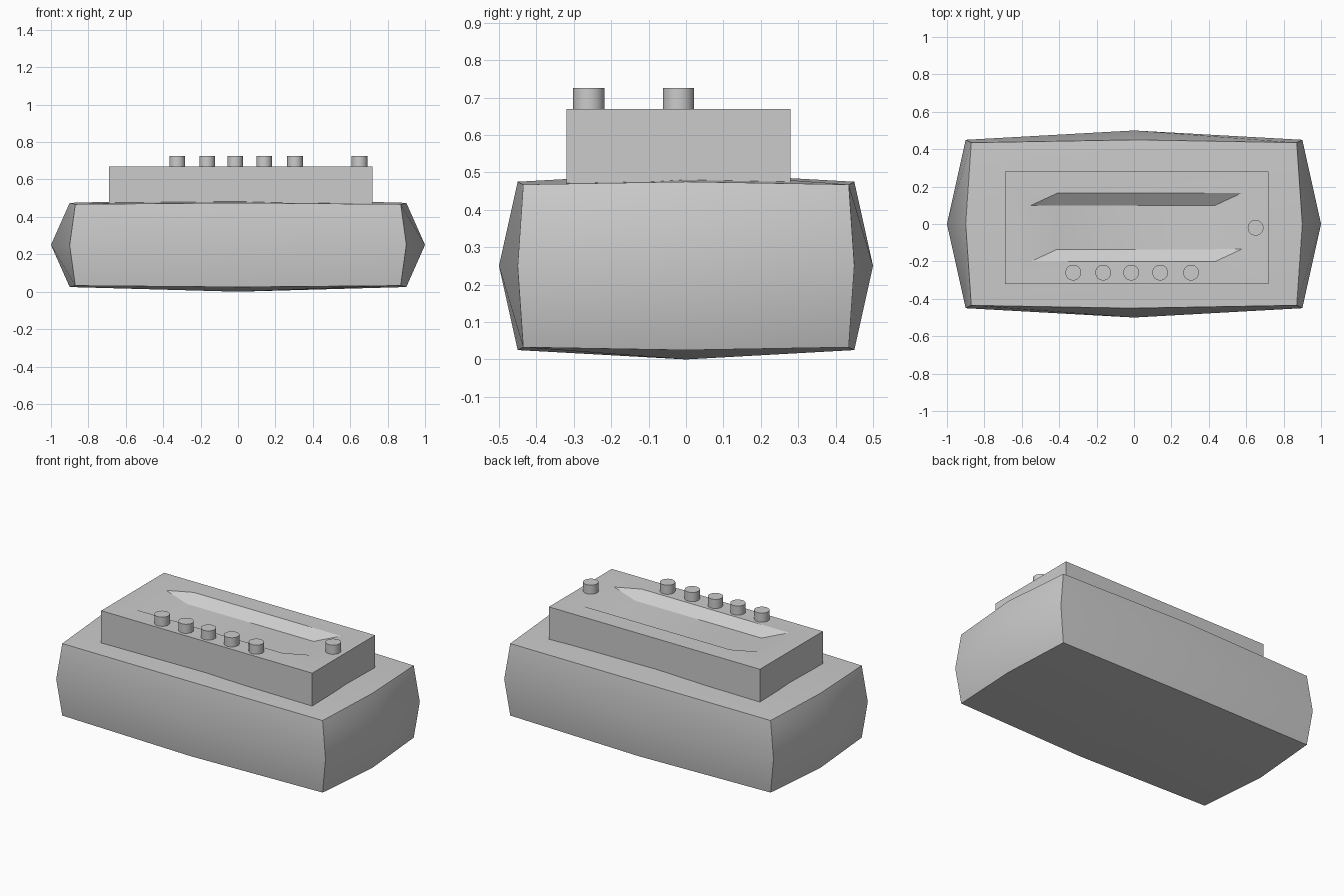
import bpy, bmesh, math
from mathutils import Vector

cube = bpy.data.objects.get("Cube")
if cube:
    bpy.data.objects.remove(cube, do_unlink=True)

grey = bpy.data.materials.new("plain_grey")
grey.use_nodes = True
GREY = (0.6, 0.6, 0.6, 1)
grey.diffuse_color = GREY
grey.node_tree.nodes["Principled BSDF"].inputs["Base Color"].default_value = GREY


def finish(name, bm, sharp_angle):
    """Turn a bmesh into a named, shaded object."""
    bmesh.ops.recalc_face_normals(bm, faces=bm.faces)
    mesh = bpy.data.meshes.new(name)
    bm.to_mesh(mesh)
    bm.free()
    mesh.materials.append(grey)
    obj = bpy.data.objects.new(name, mesh)
    bpy.context.collection.objects.link(obj)
    bpy.ops.object.select_all(action='DESELECT')
    obj.select_set(True)
    bpy.context.view_layer.objects.active = obj
    bpy.ops.object.shade_smooth_by_angle(angle=math.radians(sharp_angle))
    return obj


# Body: box split once, with every face bulging to its centre
bm = bmesh.new()
bmesh.ops.create_cube(bm, size=2)
bmesh.ops.subdivide_edges(bm, edges=bm.edges[:], cuts=1, use_grid_fill=True)
bulge = {1: 1.0, 2: 0.9, 3: 0.87}
for v in bm.verts:
    sides = sum(abs(c) > 0.5 for c in v.co)
    v.co = v.co * bulge[sides] * 1.0
    v.co = Vector((v.co.x, v.co.y * 0.5, v.co.z * 0.25 + 0.25))
finish("body", bm, 60)

# Deck: raised box with a shallow sunken tray in its top
TOP, FLOOR, BASE = 0.67, 0.625, 0.40
bm = bmesh.new()


def ring(points, z):
    return [bm.verts.new((x, y, z)) for x, y in points]


outline = [(-0.69, -0.32), (0.72, -0.32), (0.72, 0.28), (-0.69, 0.28)]
base, outer = ring(outline, BASE), ring(outline, TOP)
rim = ring([(-0.55, -0.2), (0.435, -0.2), (0.575, -0.135),
            (0.575, 0.165), (-0.41, 0.165), (-0.55, 0.1)], TOP)
floor = ring([(-0.41, -0.135), (0.435, -0.135), (0.435, 0.1), (-0.41, 0.1)], FLOOR)
bm.faces.new(base)
bm.faces.new(floor)
for i in range(4):
    j = (i + 1) % 4
    bm.faces.new((base[i], base[j], outer[j], outer[i]))
# Bridge rim to the deck edge and to the tray floor
for loop in (outer, floor):
    for h in (0, 3):
        a, b = (0, 1) if h == 0 else (2, 3)
        bm.faces.new((loop[a], loop[b], rim[h + 1], rim[h]))
        bm.faces.new((loop[b], rim[h + 2], rim[h + 1]))
        bm.faces.new((loop[b], loop[(b + 1) % 4], rim[(h + 3) % 6], rim[h + 2]))
finish("deck", bm, 30)

# Knobs: a row along the front and one at the side
knobs = [(x, -0.26) for x in (-0.325, -0.165, -0.015, 0.14, 0.305)] + [(0.65, -0.02)]
for n, (x, y) in enumerate(knobs, 1):
    bm = bmesh.new()
    bmesh.ops.create_cone(bm, cap_ends=True, segments=32, radius1=0.042,
                          radius2=0.042, depth=0.105)
    knob = finish(f"knob_{n}", bm, 30)
    knob.location = (x, y, 0.6725)
